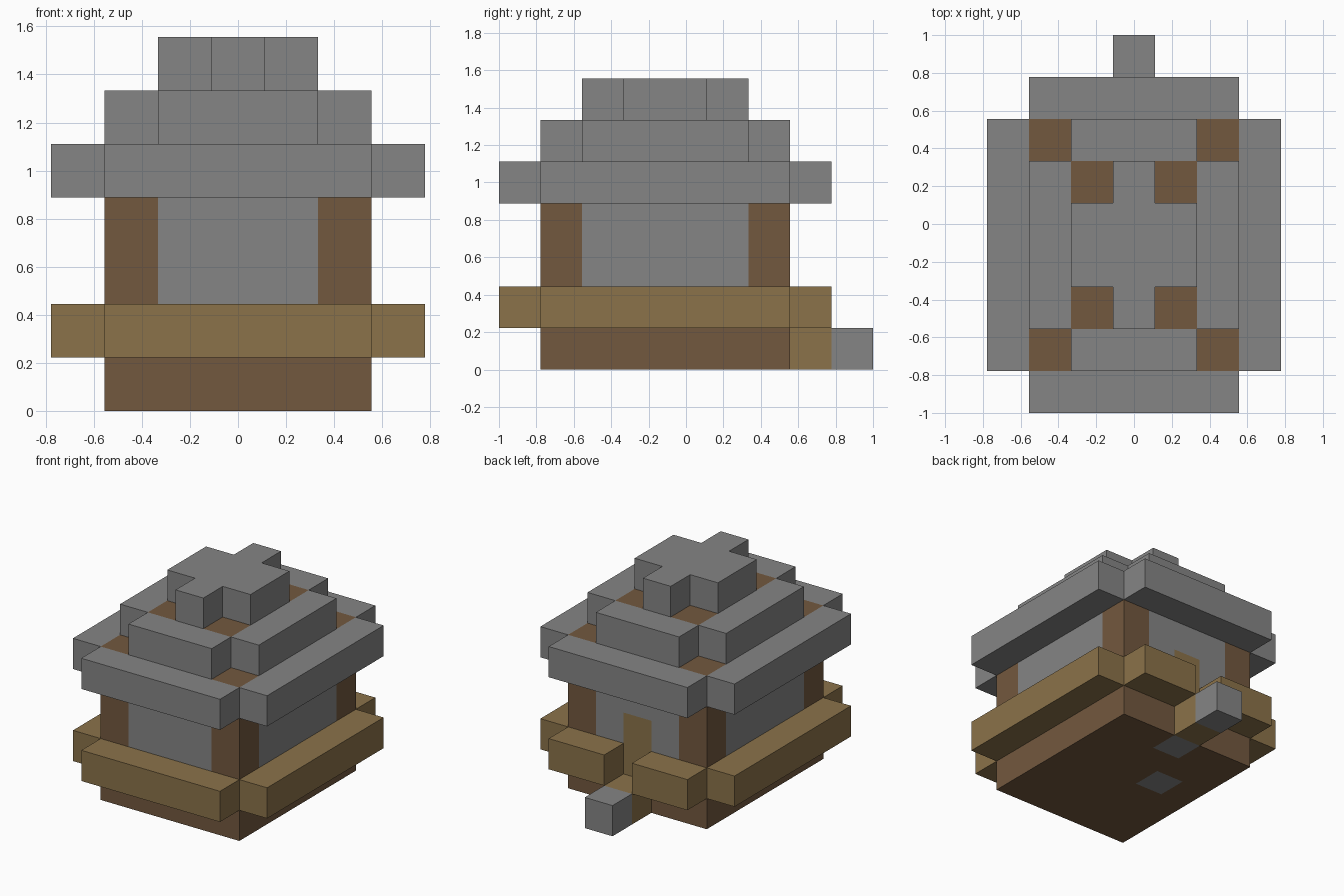
import bpy
import bmesh

U = 2 / 9  # edge of one building block

cube = bpy.data.objects.get("Cube")
if cube:
    bpy.data.objects.remove(cube, do_unlink=True)


def material(name, rgb):
    mat = bpy.data.materials.new(name)
    mat.use_nodes = True
    mat.diffuse_color = (*rgb, 1)
    mat.node_tree.nodes["Principled BSDF"].inputs["Base Color"].default_value = (*rgb, 1)
    return mat


stone = material("stone_grey", (0.235, 0.235, 0.235))
log = material("log_brown", (0.171, 0.099, 0.049))
plank = material("plank_tan", (0.258, 0.170, 0.068))


def box(name, mat, x, y, z):
    """Box spanning the (low, high) block ranges x, y and z."""
    bm = bmesh.new()
    bmesh.ops.create_cube(bm, size=1)
    for v in bm.verts:
        v.co = [U * (r[0] if c < 0 else r[1]) for c, r in zip(v.co, (x, y, z))]
    mesh = bpy.data.meshes.new(name)
    bm.to_mesh(mesh)
    bm.free()
    mesh.materials.append(mat)
    obj = bpy.data.objects.new(name, mesh)
    bpy.context.collection.objects.link(obj)
    return obj


def pair(name, mat, x, y, z):
    """The same box on the left (+x) and mirrored on the right."""
    box("left_" + name, mat, x, y, z)
    box("right_" + name, mat, (-x[1], -x[0]), y, z)


def tier(name, mat, hx, y0, y1, z):
    """Four strips, one block wide, around a rectangle, with open corners."""
    box("front_" + name, mat, (-hx, hx), (y0 - 1, y0), z)
    box("back_" + name, mat, (-hx, hx), (y1, y1 + 1), z)
    pair(name, mat, (hx, hx + 1), (y0, y1), z)


# Log base, with two stone blocks showing on the underside
base = box("base", log, (-2.5, 2.5), (-3.5, 2.5), (0, 1))
base.data.materials.append(stone)
bm = bmesh.new()
bm.from_mesh(base.data)
for axis, cuts in ((0, (-1.5, -0.5, 0.5)), (1, (-0.5, 0.5, 1.5))):
    for c in cuts:
        point, normal = [0, 0, 0], [0, 0, 0]
        point[axis], normal[axis] = c * U, 1
        bmesh.ops.bisect_plane(bm, geom=bm.verts[:] + bm.edges[:] + bm.faces[:],
                               plane_co=point, plane_no=normal)
for f in bm.faces:
    c = f.calc_center_median() / U
    if c.z < 0.1 and (round(c.x), round(c.y)) in {(0, 2), (-1, 0)}:
        f.material_index = 1
bm.to_mesh(base.data)
bm.free()

# Plank floor and surrounding deck, open at the back for the entrance
box("floor", plank, (-2.5, 2.5), (-3.5, 1.5), (1, 2))
box("front_deck", plank, (-2.5, 2.5), (-4.5, -3.5), (1, 2))
pair("side_deck", plank, (2.5, 3.5), (-3.5, 2.5), (1, 2))
pair("back_deck", plank, (0.5, 2.5), (2.5, 3.5), (1, 2))

# Entrance steps and door
box("stone_step", stone, (-0.5, 0.5), (3.5, 4.5), (0, 1))
box("plank_step", plank, (-0.5, 0.5), (2.5, 3.5), (0, 1))
box("door", plank, (-0.5, 0.5), (1.5, 2.5), (1, 3))

# Stone walls between log corner posts
box("front_wall", stone, (-1.5, 1.5), (-3.5, -2.5), (2, 4))
pair("side_wall", stone, (1.5, 2.5), (-2.5, 1.5), (2, 4))
pair("back_wall", stone, (0.5, 1.5), (1.5, 2.5), (2, 4))
box("door_lintel", stone, (-0.5, 0.5), (1.5, 2.5), (3, 4))
pair("front_post", log, (1.5, 2.5), (-3.5, -2.5), (2, 5))
pair("back_post", log, (1.5, 2.5), (1.5, 2.5), (2, 5))

# Stepped roof, with log blocks filling the inner corners
tier("eave", stone, 2.5, -3.5, 2.5, (4, 5))
tier("middle_roof", stone, 1.5, -2.5, 1.5, (5, 6))
pair("front_roof_log", log, (0.5, 1.5), (-2.5, -1.5), (5, 6))
pair("back_roof_log", log, (0.5, 1.5), (0.5, 1.5), (5, 6))
tier("upper_roof", stone, 0.5, -1.5, 0.5, (6, 7))
box("roof_cap", stone, (-0.5, 0.5), (-1.5, 0.5), (6, 7))
